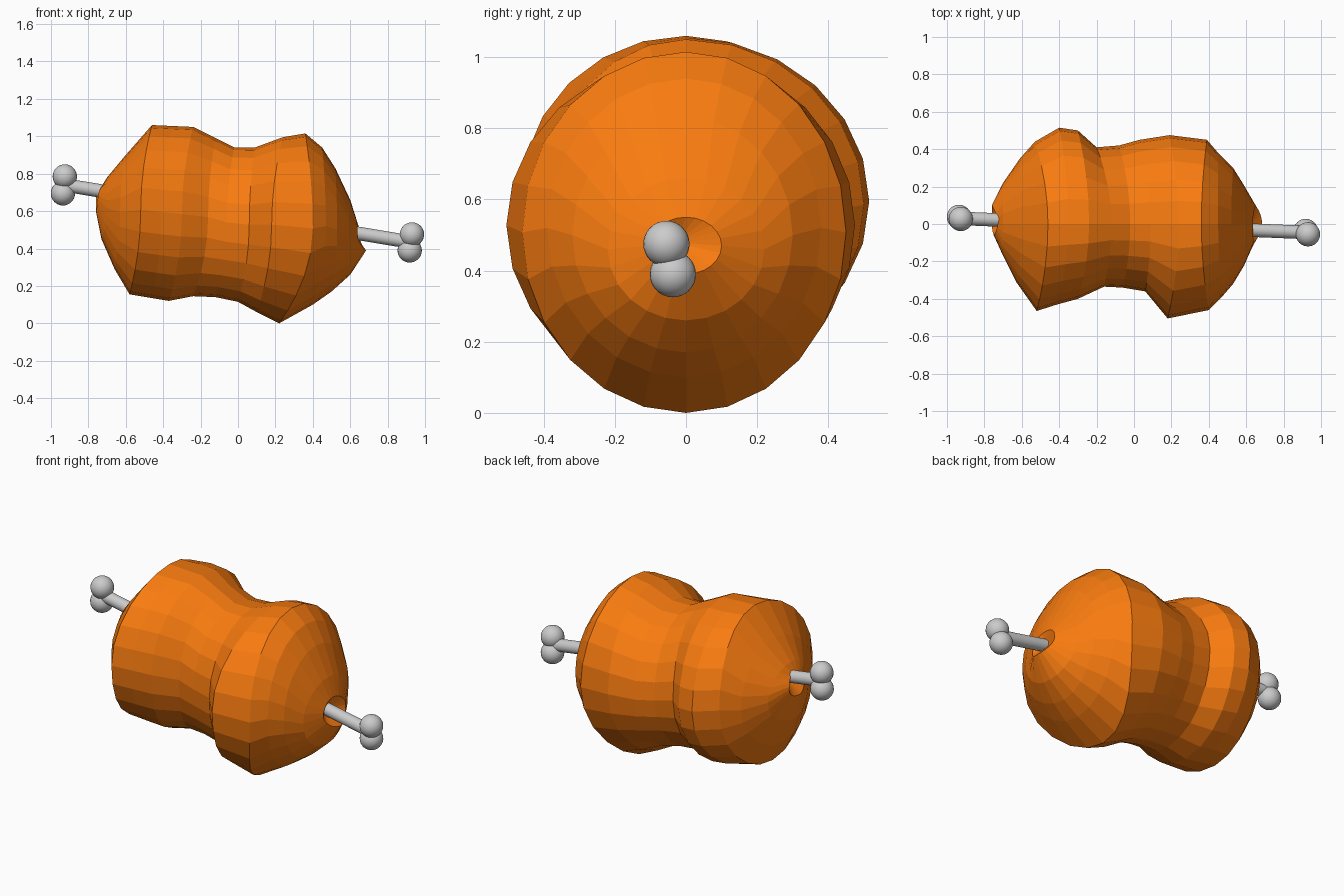
import bpy, bmesh
from math import sin, cos, pi
from mathutils import Vector

if "Cube" in bpy.data.objects:
    bpy.data.objects.remove(bpy.data.objects["Cube"])

orange = bpy.data.materials.new("roast_orange")
orange.diffuse_color = (0.95, 0.20, 0.005, 1)
orange.use_nodes = True
orange.node_tree.nodes["Principled BSDF"].inputs["Base Color"].default_value = orange.diffuse_color

# Meat outline stations: top (x, z), bottom (x, z), back (x, y), front (x, y)
STATIONS = [
    (-.73, .73, -.76, .60, -.76, .10, -.75, -.06),
    (-.70, .78, -.73, .45, -.70, .22, -.70, -.17),
    (-.60, .90, -.66, .29, -.61, .35, -.63, -.31),
    (-.46, 1.06, -.58, .155, -.53, .44, -.52, -.465),
    (-.35, 1.055, -.46, .135, -.40, .515, -.41, -.43),
    (-.24, 1.05, -.37, .12, -.30, .50, -.30, -.40),
    (-.12, .99, -.24, .145, -.20, .41, -.16, -.335),
    (-.02, .94, -.12, .14, -.08, .42, -.06, -.34),
    (.09, .94, 0, .115, .03, .45, .06, -.36),
    (.24, .995, .10, .06, .19, .475, .18, -.505),
    (.36, 1.015, .22, 0, .39, .45, .40, -.46),
    (.45, .94, .40, .10, .45, .38, .47, -.39),
    (.52, .83, .50, .17, .53, .30, .53, -.32),
    (.60, .66, .60, .26, .58, .22, .59, -.22),
    (.635, .55, .685, .39, .65, .10, .64, -.10),
]
SIDES = 24


def ring_points(s):
    tx, tz, bx, bz, kx, ky, fx, fy = s
    zc = (tz + bz) / 2
    for i in range(SIDES):
        a = 2 * pi * i / SIDES
        c, n = cos(a), sin(a)
        x = (kx if c > 0 else fx) * c * c + (tx if n > 0 else bx) * n * n
        y = c * ky if c > 0 else -c * fy
        yield x, y, zc + n * (tz - bz) / 2


# Lofted meat with a dimple at each end
bm = bmesh.new()
rings = [[bm.verts.new(p) for p in ring_points(s)] for s in STATIONS]
for r0, r1 in zip(rings, rings[1:]):
    for i in range(SIDES):
        j = (i + 1) % SIDES
        bm.faces.new((r0[i], r0[j], r1[j], r1[i]))
for ring, tip in ((rings[0], (-.68, .02, .69)), (rings[-1], (.60, -.03, .48))):
    v = bm.verts.new(tip)
    for i in range(SIDES):
        bm.faces.new((ring[i], ring[(i + 1) % SIDES], v))
bmesh.ops.recalc_face_normals(bm, faces=bm.faces)
mesh = bpy.data.meshes.new("meat")
bm.to_mesh(mesh)
bm.free()
meat = bpy.data.objects.new("meat", mesh)
meat.data.materials.append(orange)
bpy.context.collection.objects.link(meat)

# Bone shaft running through the meat
a, b = Vector((-.93, .03, .74)), Vector((.92, -.045, .435))
bpy.ops.mesh.primitive_cylinder_add(vertices=24, radius=.036, depth=(b - a).length,
                                    location=(a + b) / 2)
shaft = bpy.context.object
shaft.name = "bone_shaft"
shaft.rotation_euler = (b - a).to_track_quat('Z', 'Y').to_euler()
bpy.ops.object.shade_smooth_by_angle()

# Paired knobs at both bone ends
KNOBS = {"left_upper": (-.926, .027, .785), "left_lower": (-.936, .038, .695),
         "right_upper": (.930, -.055, .475), "right_lower": (.918, -.037, .39)}
for name, loc in KNOBS.items():
    bpy.ops.mesh.primitive_uv_sphere_add(segments=24, ring_count=16, radius=.065, location=loc)
    bpy.context.object.name = "bone_knob_" + name
    bpy.ops.object.shade_smooth_by_angle()
